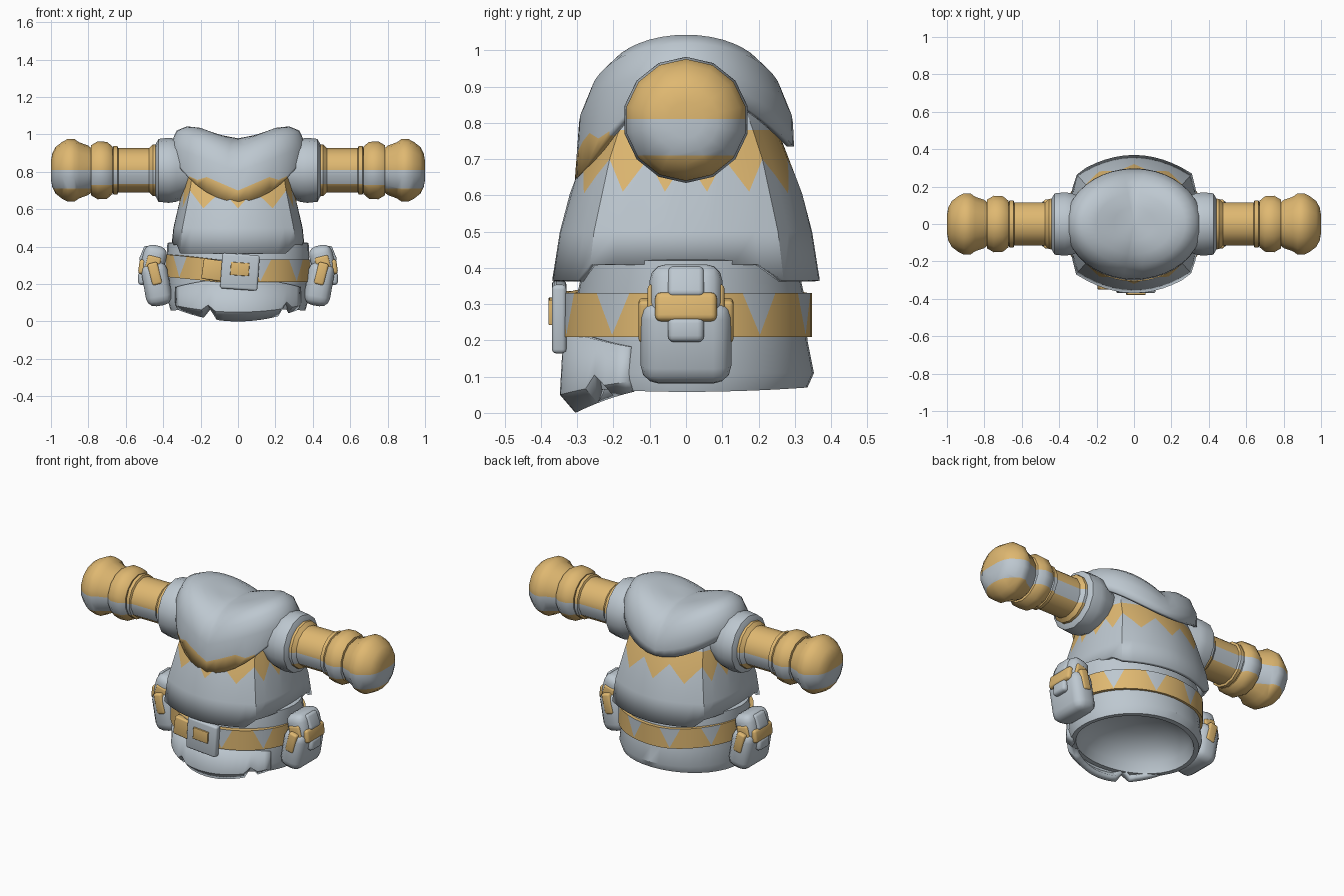
import bpy, bmesh, math
from mathutils import Matrix

if "Cube" in bpy.data.objects:
    bpy.data.objects.remove(bpy.data.objects["Cube"])


def material(name, rgb):
    m = bpy.data.materials.new(name)
    m.diffuse_color = (*rgb, 1)
    m.use_nodes = True
    m.node_tree.nodes["Principled BSDF"].inputs["Base Color"].default_value = m.diffuse_color
    return m


CLOTH = material("grey cloth", (0.51, 0.575, 0.63))
GOLD = material("ochre trim", (0.74, 0.48, 0.165))


def finish(bm, name, angle=35, thickness=0, mirror=False):
    mesh = bpy.data.meshes.new(name)
    bm.to_mesh(mesh)
    bm.free()
    mesh.materials.append(CLOTH)
    mesh.materials.append(GOLD)
    ob = bpy.data.objects.new(name, mesh)
    bpy.context.collection.objects.link(ob)
    bpy.ops.object.select_all(action='DESELECT')
    ob.select_set(True)
    bpy.context.view_layer.objects.active = ob
    bpy.ops.object.shade_smooth_by_angle(angle=math.radians(angle))
    if thickness:
        ob.modifiers.new("thickness", 'SOLIDIFY').thickness = thickness
    if mirror:
        ob.modifiers.new("mirror", 'MIRROR')
    return ob


def loft(rings, colour=lambda row, col: 0, closed=True, cap_end=False):
    """Skin a stack of equal-length point rings."""
    bm = bmesh.new()
    vs = [[bm.verts.new(p) for p in ring] for ring in rings]
    n = len(rings[0])
    for r in range(len(vs) - 1):
        for i in range(n if closed else n - 1):
            j = (i + 1) % n
            f = bm.faces.new((vs[r][i], vs[r][j], vs[r + 1][j], vs[r + 1][i]))
            f.material_index = colour(r, i)
    if cap_end:
        bm.faces.new(vs[-1])
    return bm


def lerp(table, x):
    for (x0, y0), (x1, y1) in zip(table, table[1:]):
        if x <= x1:
            return y0 + (y1 - y0) * max(0, x - x0) / (x1 - x0)
    return table[-1][1]


def ellipse(rx, ry, z, n=40):
    angles = [2 * math.pi * i / n for i in range(n)]
    return [(rx * math.cos(a), ry * math.sin(a), z) for a in angles]


# Tunic: bowed front and back panels meeting side panels at sharp corners
SX = [(0.36, 1.0), (0.5, 0.96), (0.6, 0.90), (0.7, 0.83), (0.8, 0.78), (0.92, 0.68)]
SY = [(0.36, 1.0), (0.5, 0.94), (0.6, 0.87), (0.7, 0.78), (0.8, 0.66), (0.92, 0.50)]


def tunic_section():
    pts = []
    for k in range(12):
        s = -1 + k / 6
        pts.append((0.31 * s, -0.27 - 0.10 * (1 - s * s), 0))
    for k in range(8):
        s = -1 + k / 4
        pts.append((0.31 + 0.05 * (1 - s * s), 0.27 * s, 1))
    return pts + [(-x, -y, side) for x, y, side in pts]


def tunic_ring(height):
    ring = []
    for i, (x, y, side) in enumerate(tunic_section()):
        z = height(i, side)
        ring.append((x * lerp(SX, z), y * lerp(SY, z), z))
    return ring


def trim_zigzag(i, side):
    if side:
        return 0.61 if i % 2 else 0.70
    return (0.70, 0.655, 0.605, 0.655)[i % 4]


heights = [lambda i, s: 0.41 if s else 0.365, lambda i, s: 0.5, trim_zigzag,
           lambda i, s: 0.78, lambda i, s: 0.92]
finish(loft([tunic_ring(h) for h in heights], lambda r, c: int(r == 2)),
       "tunic", thickness=0.02)

# Cowl: saddle-topped mantle, high over the shoulders and pointed in front
N = 40
RADII = [1.0, 0.9, 0.75, 0.55, 0.3, 0.02]
SIDE = [0.94, 1.02, 1.043, 1.035, 1.0, 0.98]
FRONT = [0.80, 0.87, 0.92, 0.955, 0.975, 0.98]
TRIM = [(0.0, 0.70), (0.17, 0.775), (0.25, 0.74)]


def cowl_ring(level):
    ring = []
    for i in range(N):
        a = 2 * math.pi * i / N
        c, s = abs(math.cos(a)), math.sin(a)
        low = 0.64 if s < 0 else 0.735
        hem = low + (0.89 - low) * c * c
        if level >= 0:
            r, z = RADII[level], SIDE[level] * c + FRONT[level] * (1 - c)
        else:
            top = SIDE[0] * c + FRONT[0] * (1 - c)
            z = hem
            if level == -1:
                z = max(hem + 0.012, lerp(TRIM, 0.36 * c)) if s < 0 else (hem + top) / 2
            r = 1 + (0.04 if s < 0 else 0.01) * (top - z) / (top - hem) * (1 - c)
        ring.append((0.365 * r * math.cos(a), 0.295 * r * s, z))
    return ring


finish(loft([cowl_ring(k) for k in range(-2, 6)],
            lambda r, c: int(r == 0 and 25 <= c < 35), cap_end=True),
       "cowl", angle=45, thickness=0.02)

# Skirt with a domed hollow underside, drawn in behind the front flap
skirt = [(0.02, 0.02, 0.24), (0.16, 0.14, 0.225), (0.26, 0.23, 0.18), (0.315, 0.285, 0.12),
         (0.335, 0.305, 0.07), (0.36, 0.335, 0.07),
         (0.375, 0.353, 0.11), (0.368, 0.335, 0.2), (0.38, 0.325, 0.33),
         (0.378, 0.305, 0.42), (0.30, 0.26, 0.43)]
rings = []
for p in skirt:
    ring = ellipse(*p)
    rings.append([(x, y * (0.92 if y < 0 else 1),
                   z - (0.012 * (x / 0.36) ** 2 if z < 0.1 else 0)) for x, y, z in ring])
bm = loft(rings, cap_end=True)
bm.faces.new([v for v in reversed(list(bm.verts)[:40])])
finish(bm, "skirt")

# Torn flap hanging at the front of the skirt
arc = [math.radians(-152 + 124 * i / 20) for i in range(21)]


def flap_ring(rx, ry, height):
    return [(rx * math.cos(a), ry * math.sin(a), height(i, a)) for i, a in enumerate(arc)]


def torn_edge(i, a):
    return 0.075 * math.cos(a) ** 2 + {6: 0.05, 17: 0.055}.get(i, 0)


finish(loft([flap_ring(0.355, 0.305, torn_edge),
             flap_ring(0.38, 0.348, lambda i, a: torn_edge(i, a) * 0.6 + 0.05),
             flap_ring(0.38, 0.338, lambda i, a: 0.23 - 0.06 * math.cos(a) ** 2)],
            closed=False), "torn_flap", thickness=0.035)


# Belt with a pattern of contrasting triangles
def belt_ring(height, grow=0.0):
    return [(x * (1 + grow), y * (1 + grow), height(i) + (0.10 * max(0, -x - 0.1)))
            for i, (x, y, z) in enumerate(ellipse(0.388, 0.347, 0))]


finish(loft([belt_ring(lambda i: 0.21, -0.06), belt_ring(lambda i: 0.21),
             belt_ring(lambda i: 0.215 if i % 4 == 0 else 0.327),
             belt_ring(lambda i: 0.33), belt_ring(lambda i: 0.33, -0.09)],
            lambda r, c: 0 if r == 2 and c % 4 in (0, 3) else 1), "belt")


def rounded_box(name, centre, size, mat=0, bevel=0.02, tilt=0, mirror=False):
    bm = bmesh.new()
    bmesh.ops.create_cube(bm, size=1)
    bmesh.ops.scale(bm, vec=size, verts=bm.verts)
    bmesh.ops.bevel(bm, geom=list(bm.edges), offset=bevel, segments=3,
                    profile=0.5, affect='EDGES')
    bm.transform(Matrix.Translation(centre) @ Matrix.Rotation(math.radians(tilt), 4, 'Y'))
    for f in bm.faces:
        f.material_index = mat
    finish(bm, name, angle=40, mirror=mirror)


# Buckle
rounded_box("buckle_frame", (0.01, -0.35, 0.265), (0.20, 0.04, 0.19), bevel=0.012, tilt=4)
rounded_box("buckle_inlay", (0.01, -0.365, 0.28), (0.10, 0.028, 0.07), 1, bevel=0.003, tilt=4)
rounded_box("belt_end", (-0.13, -0.33, 0.275), (0.12, 0.04, 0.11), 1, bevel=0.008, tilt=8)

# Side pouches
rounded_box("pouch_body", (0.435, 0, 0.2), (0.14, 0.25, 0.235), bevel=0.05, tilt=10, mirror=True)
rounded_box("pouch_flap", (0.45, 0, 0.328), (0.125, 0.20, 0.16), bevel=0.045, tilt=-14, mirror=True)
rounded_box("pouch_side_trim", (0.445, 0, 0.255), (0.055, 0.262, 0.12), 1, bevel=0.012, tilt=14, mirror=True)
rounded_box("pouch_flap_trim", (0.455, 0, 0.305), (0.075, 0.212, 0.09), 1, bevel=0.012, tilt=-14, mirror=True)
rounded_box("pouch_lip", (0.503, 0, 0.291), (0.055, 0.17, 0.08), 1, bevel=0.016, tilt=-8, mirror=True)
rounded_box("pouch_tab", (0.497, 0, 0.36), (0.04, 0.10, 0.09), bevel=0.015, tilt=-22, mirror=True)
rounded_box("pouch_latch", (0.512, 0, 0.23), (0.045, 0.10, 0.07), bevel=0.018, mirror=True)


# Arms: turned profiles along x with a pale stripe below the middle
def turned(name, profile, stripe=None, base=0):
    n, zc = 14, 0.808
    rings = [[(x, r * math.cos(2 * math.pi * (i + 0.5) / n),
               zc + r * math.sin(2 * math.pi * (i + 0.5) / n)) for i in range(n)]
             for x, r in profile]
    bm = loft(rings, lambda r, c: base, cap_end=True)
    if stripe:
        for z in stripe:
            bmesh.ops.bisect_plane(bm, geom=list(bm.verts) + list(bm.edges) + list(bm.faces),
                                   dist=1e-5, plane_co=(0, 0, z), plane_no=(0, 0, 1))
        for f in bm.faces:
            if stripe[0] < f.calc_center_median().z < stripe[1]:
                f.material_index = 0
    finish(bm, name, angle=38, mirror=True)


turned("shoulder_sleeve", [(0.24, 0.13), (0.33, 0.168), (0.37, 0.174), (0.425, 0.168),
                           (0.445, 0.13)])
turned("forearm", [(0.42, 0.14), (0.455, 0.138), (0.475, 0.118), (0.64, 0.118), (0.645, 0.13),
                   (0.665, 0.13), (0.67, 0.12), (0.69, 0.12)], (0.735, 0.81), 1)
turned("cuff", [(0.67, 0.10), (0.672, 0.128), (0.70, 0.152), (0.75, 0.155), (0.785, 0.134),
                (0.79, 0.10)], (0.73, 0.81), 1)
turned("mitten", [(0.775, 0.11), (0.80, 0.132), (0.85, 0.15), (0.875, 0.168), (0.91, 0.168),
                  (0.94, 0.152), (0.975, 0.125), (0.993, 0.09), (1.0, 0.05), (1.0, 0.001)],
       (0.71, 0.81), 1)
